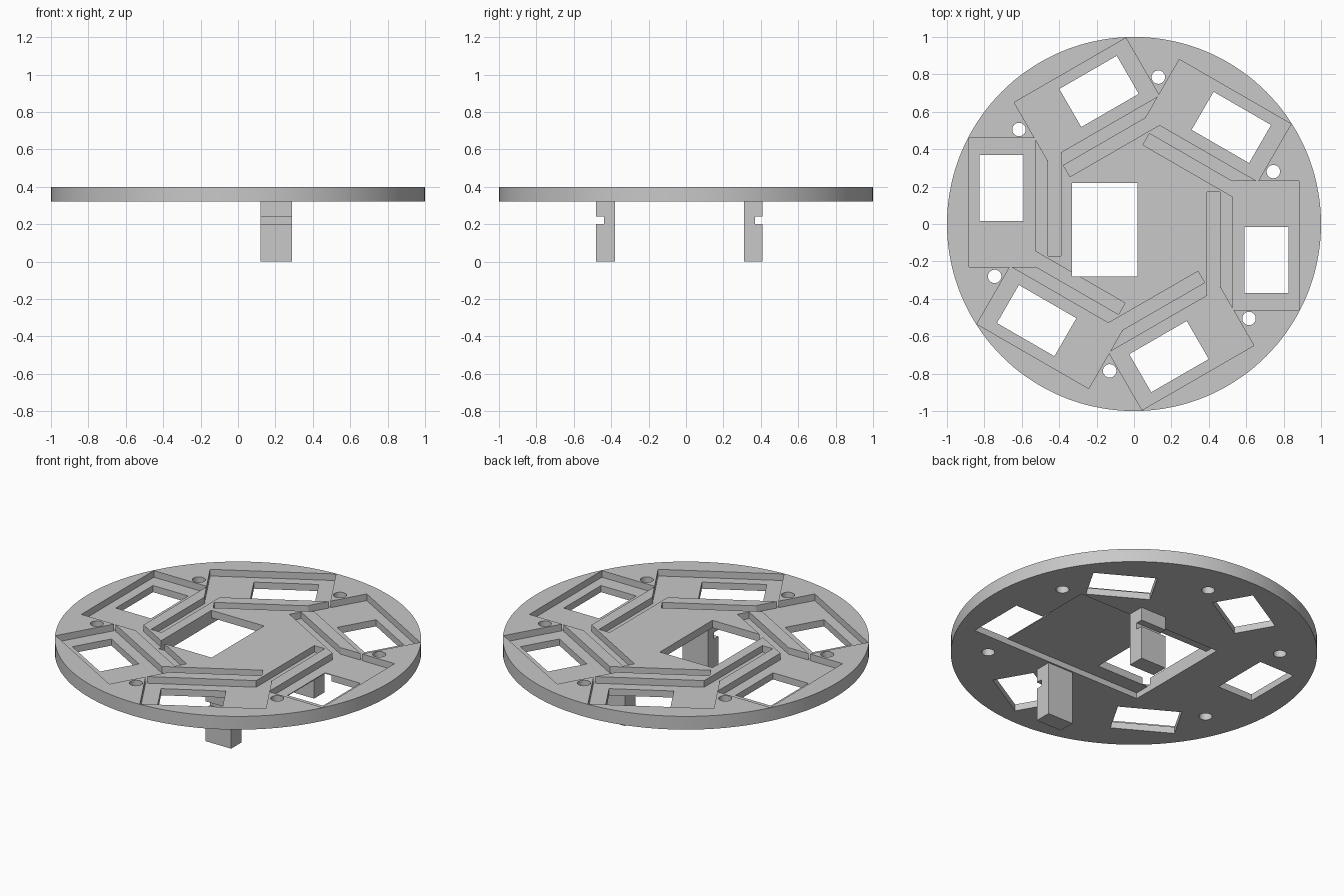
import bpy, bmesh, math
from mathutils import Matrix

if "Cube" in bpy.data.objects:
    bpy.data.objects.remove(bpy.data.objects["Cube"])

grey = bpy.data.materials.new("light_grey")
grey.use_nodes = True
color = (0.58, 0.58, 0.58, 1)
grey.diffuse_color = color
grey.node_tree.nodes["Principled BSDF"].inputs["Base Color"].default_value = color

BOTTOM, TOP = 0.32, 0.40
POCKET_FLOOR, RECESS_CEILING = 0.36, 0.355
BELOW, ABOVE = BOTTOM - 0.1, TOP + 0.1


def prism(name, points, low, high, matrix=Matrix()):
    """Extrude a flat outline from low to high, then place it."""
    bm = bmesh.new()
    face = bm.faces.new([bm.verts.new((x, y, low)) for x, y in points])
    new = bmesh.ops.extrude_face_region(bm, geom=[face])["geom"]
    verts = [v for v in new if isinstance(v, bmesh.types.BMVert)]
    bmesh.ops.translate(bm, verts=verts, vec=(0, 0, high - low))
    bmesh.ops.transform(bm, matrix=matrix, verts=bm.verts)
    bmesh.ops.recalc_face_normals(bm, faces=bm.faces)
    mesh = bpy.data.meshes.new(name)
    bm.to_mesh(mesh)
    bm.free()
    obj = bpy.data.objects.new(name, mesh)
    mesh.materials.append(grey)
    bpy.context.collection.objects.link(obj)
    return obj


def box(x0, x1, y0, y1):
    return [(x0, y0), (x1, y0), (x1, y1), (x0, y1)]


def circle(radius, count, cx=0, cy=0):
    steps = [math.tau * i / count for i in range(count)]
    return [(cx + radius * math.cos(a), cy + radius * math.sin(a)) for a in steps]


def activate(obj):
    bpy.ops.object.select_all(action='DESELECT')
    obj.select_set(True)
    bpy.context.view_layer.objects.active = obj


def cut(target, points, low, high, matrix=Matrix()):
    """Subtract an extruded outline and discard the cutter."""
    cutter = prism("cutter", points, low, high, matrix)
    cutter.hide_render = True
    mod = target.modifiers.new("cut", 'BOOLEAN')
    mod.operation = 'DIFFERENCE'
    mod.solver = 'EXACT'
    mod.object = cutter
    activate(target)
    bpy.ops.object.modifier_apply(modifier=mod.name)
    bpy.data.objects.remove(cutter)


# Round plate
plate = prism("round_plate", circle(1, 144), BOTTOM, TOP)

# Six repeated stations: shallow pocket, joining slot, window and screw hole
slot = [(0.39, -0.39), (0.46, -0.36), (0.46, 0.17), (0.39, 0.17)]
for i in range(6):
    turn = Matrix.Rotation(math.radians(60 * i), 4, 'Z')
    cut(plate, box(0.527, 0.883, -0.46, 0.23), POCKET_FLOOR, ABOVE, turn)
    cut(plate, slot, POCKET_FLOOR, ABOVE, turn)
    cut(plate, box(0.59, 0.825, -0.37, -0.015), BELOW, ABOVE, turn)
    cut(plate, circle(0.036, 24, 0.745, 0.28), BELOW, ABOVE, turn)

# Underside recess and off-centre opening
cut(plate, box(-0.33, 0.635, -0.37, 0.31), BELOW, RECESS_CEILING)
cut(plate, box(-0.331, 0.02, -0.28, 0.22), BELOW, ABOVE)
activate(plate)
bpy.ops.object.shade_smooth_by_angle(angle=math.radians(30))

# Two notched legs, profile in the y-z plane extruded along x
to_side = Matrix(((0, 0, 1, 0), (1, 0, 0, 0), (0, 1, 0, 0), (0, 0, 0, 1)))
for name, inner, outer in (("front_leg", -0.38, -0.48), ("back_leg", 0.31, 0.41)):
    notch = outer + (inner - outer) * 0.42
    profile = [(inner, 0), (outer, 0), (outer, 0.2), (notch, 0.2),
               (notch, 0.24), (outer, 0.24), (outer, 0.33), (inner, 0.33)]
    prism(name, profile, 0.12, 0.29, to_side)
